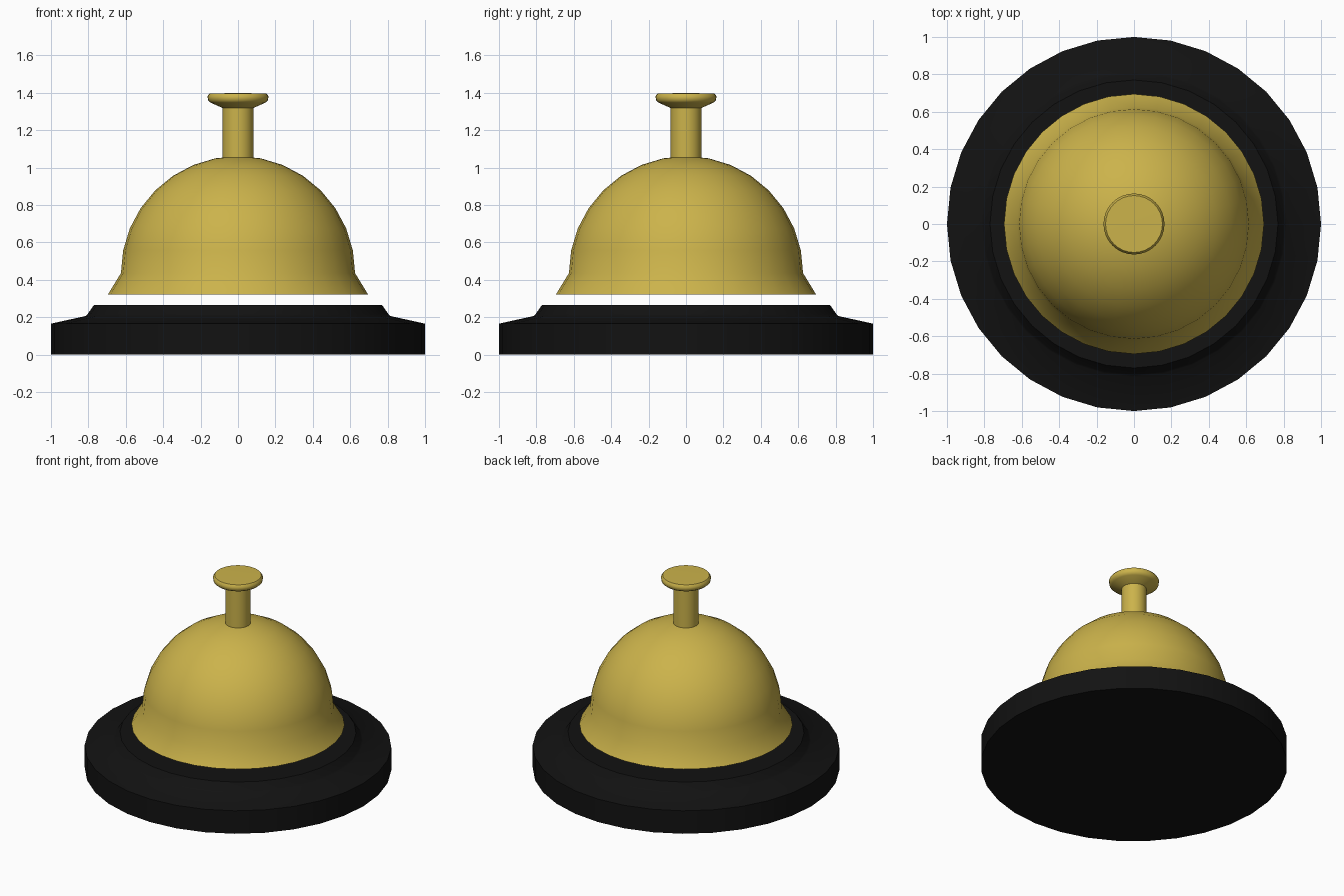
import bpy, math

if "Cube" in bpy.data.objects:
    bpy.data.objects.remove(bpy.data.objects["Cube"])

SIDES = 32


def material(name, color):
    m = bpy.data.materials.new(name)
    m.diffuse_color = color
    m.use_nodes = True
    m.node_tree.nodes["Principled BSDF"].inputs["Base Color"].default_value = m.diffuse_color
    return m


def lathe(name, profile, mat, angle=30):
    """Revolve (radius, z) points about z; radius 0 makes a pole."""
    verts, faces, rings = [], [], []
    for r, z in profile:
        n = 1 if r == 0 else SIDES
        rings.append(range(len(verts), len(verts) + n))
        for i in range(n):
            a = 2 * math.pi * i / SIDES
            verts.append((r * math.cos(a), r * math.sin(a), z))
    for lo, hi in zip(rings, rings[1:]):
        for i in range(SIDES):
            j = (i + 1) % SIDES
            if len(lo) == 1:
                faces.append((lo[0], hi[j], hi[i]))
            elif len(hi) == 1:
                faces.append((lo[i], lo[j], hi[0]))
            else:
                faces.append((lo[i], lo[j], hi[j], hi[i]))
    me = bpy.data.meshes.new(name)
    me.from_pydata(verts, [], faces)
    me.materials.append(mat)
    ob = bpy.data.objects.new(name, me)
    bpy.context.collection.objects.link(ob)
    bpy.ops.object.select_all(action='DESELECT')
    ob.select_set(True)
    bpy.context.view_layer.objects.active = ob
    bpy.ops.object.shade_smooth_by_angle(angle=math.radians(angle))
    return ob


brass = material("brass", (0.60, 0.45, 0.07, 1))
black = material("black", (0.006, 0.006, 0.006, 1))

# Stepped black base
lathe("base", [(0, 0), (1, 0), (1, 0.165), (0.815, 0.206), (0.805, 0.215),
               (0.77, 0.265), (0, 0.265)], black)

# Open bell: hemisphere with a flared rim, hovering just above the base
R, CZ = 0.626, 0.435
dome = [(R * math.cos(math.pi / 16 * k), CZ + R * math.sin(math.pi / 16 * k))
        for k in range(8)]
lathe("bell", [(0.695, 0.322)] + dome + [(0, CZ + R)], brass, 40)

# Push button: stem and mushroom cap
lathe("button", [(0, 1.04), (0.082, 1.04), (0.082, 1.318), (0.145, 1.346),
                 (0.16, 1.358), (0.163, 1.382), (0.152, 1.396), (0, 1.398)],
      brass, 50)
